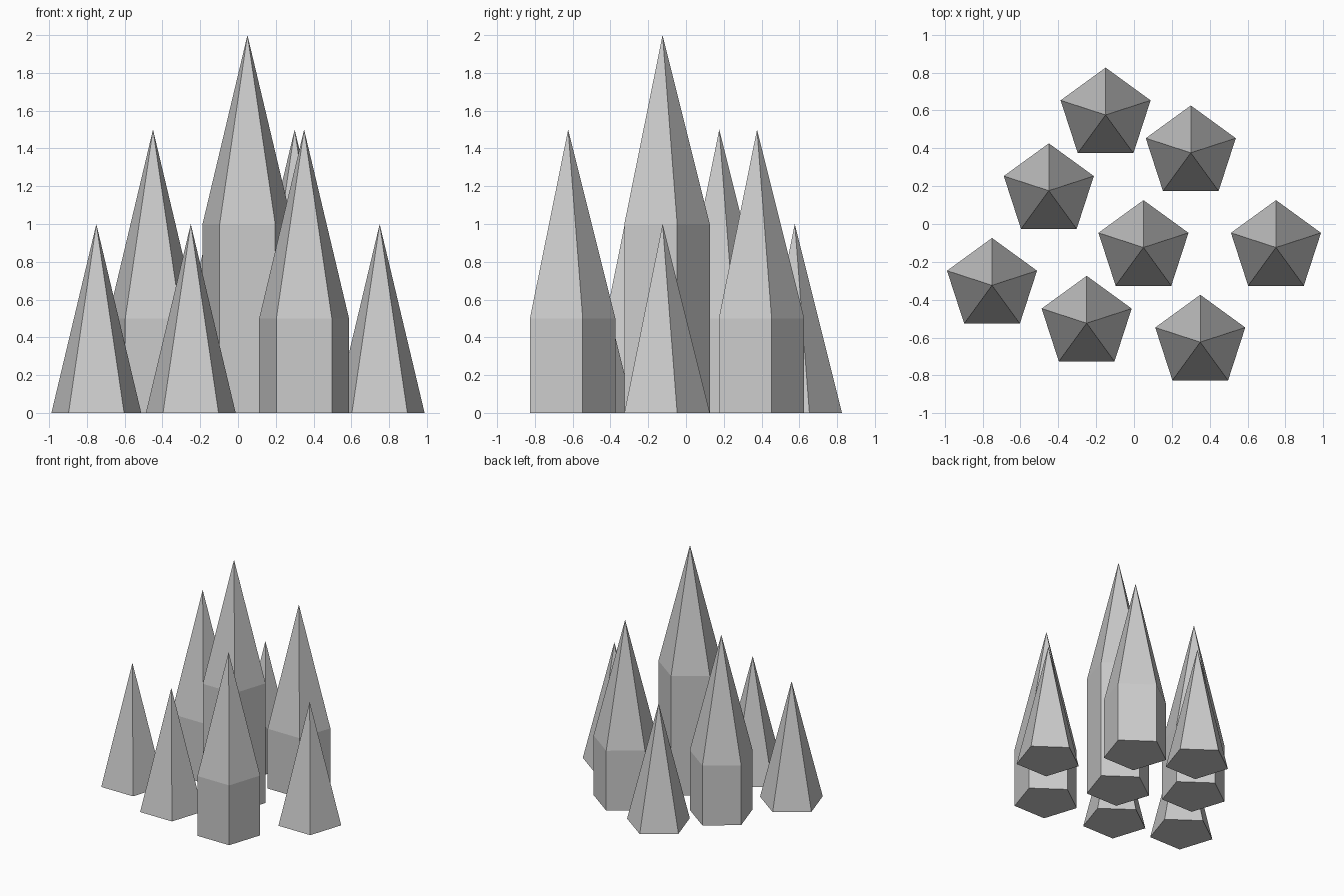
import bpy, bmesh, math

if "Cube" in bpy.data.objects:
    bpy.data.objects.remove(bpy.data.objects["Cube"])

RADIUS, SIDES, TIP = 0.25, 5, 1.0
Y_SHIFT = -0.024  # centres the cluster front to back


def spike(name, x, y, column):
    """Five-sided spike: optional straight column, then a pointed tip."""
    bm = bmesh.new()

    def ring(z):
        return [bm.verts.new((RADIUS * math.cos(math.pi / 2 + math.tau * i / SIDES),
                              RADIUS * math.sin(math.pi / 2 + math.tau * i / SIDES), z))
                for i in range(SIDES)]

    base = ring(0)
    bm.faces.new(base[::-1])
    top = base
    if column:
        top = ring(column)
        for i in range(SIDES):
            j = (i + 1) % SIDES
            bm.faces.new((base[i], base[j], top[j], top[i]))
    apex = bm.verts.new((0, 0, column + TIP))
    for i in range(SIDES):
        bm.faces.new((top[i], top[(i + 1) % SIDES], apex))
    mesh = bpy.data.meshes.new(name)
    bm.to_mesh(mesh)
    bm.free()
    obj = bpy.data.objects.new(name, mesh)
    obj.location = (x, y + Y_SHIFT, 0)
    bpy.context.collection.objects.link(obj)


# Tall centre spike
spike("tall_spike", 0.05, -0.1, 1.0)

# Medium spikes on short columns
for n, (x, y) in enumerate([(0.3, 0.4), (-0.45, 0.2), (0.35, -0.6)], 1):
    spike(f"medium_spike_{n}", x, y, 0.5)

# Small spikes straight from the ground
for n, (x, y) in enumerate([(-0.15, 0.6), (0.75, -0.1), (-0.75, -0.3), (-0.25, -0.5)], 1):
    spike(f"small_spike_{n}", x, y, 0)
